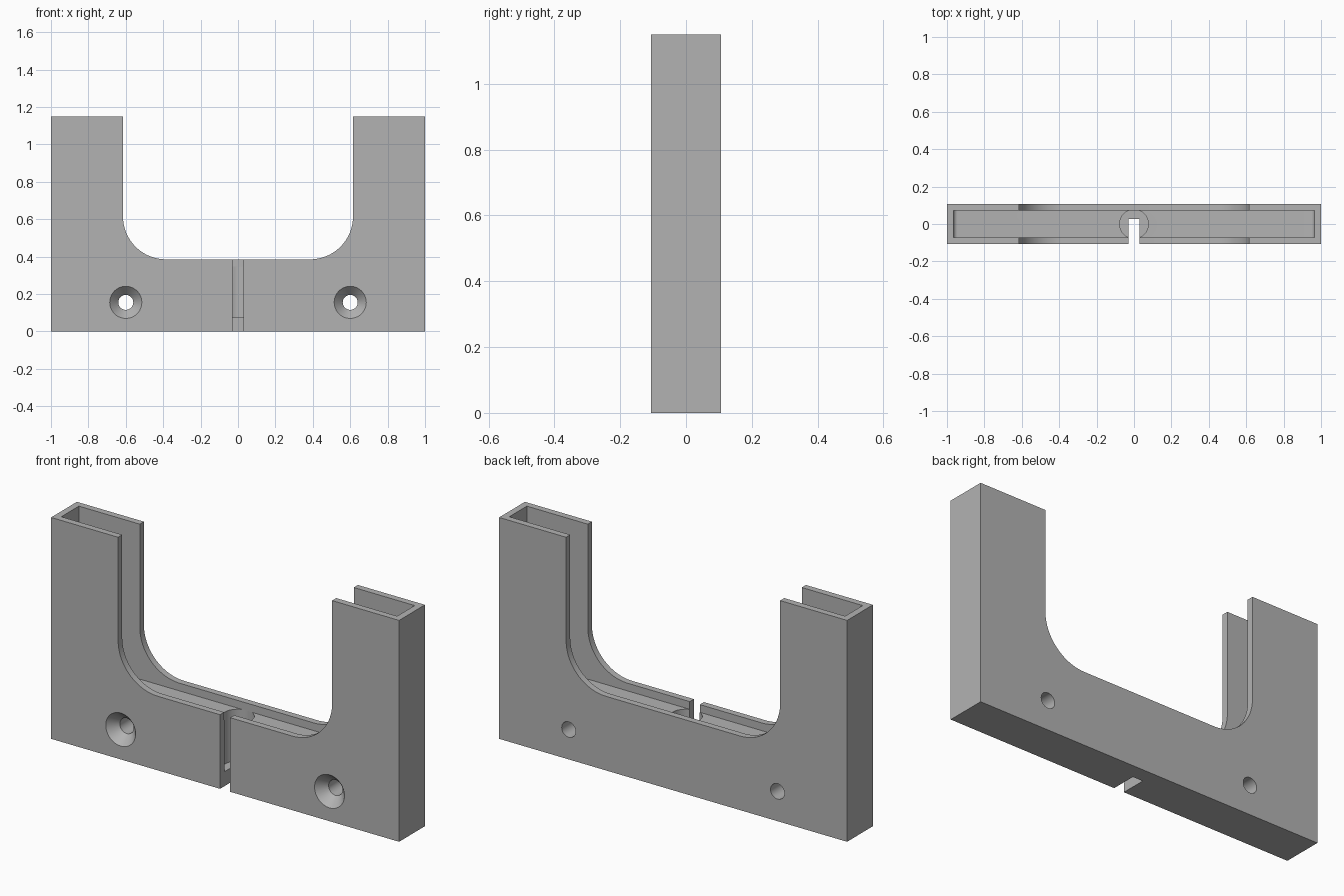
import bpy, bmesh
from math import sin, cos, pi, radians
from mathutils import Matrix

cube = bpy.data.objects.get("Cube")
if cube:
    bpy.data.objects.remove(cube, do_unlink=True)

HALF_Y = 0.106     # half thickness of the bracket
HEIGHT = 1.15
FLOOR = 0.345      # bottom of the channel

grey = bpy.data.materials.new("plain_grey")
grey.use_nodes = True
grey.diffuse_color = (0.45, 0.45, 0.45, 1)
grey.node_tree.nodes["Principled BSDF"].inputs["Base Color"].default_value = (0.45, 0.45, 0.45, 1)


def add_object(name, bm):
    bmesh.ops.recalc_face_normals(bm, faces=bm.faces)
    mesh = bpy.data.meshes.new(name)
    bm.to_mesh(mesh)
    bm.free()
    mesh.materials.append(grey)
    obj = bpy.data.objects.new(name, mesh)
    bpy.context.collection.objects.link(obj)
    return obj


def arc(cx, cz, r, start, end, steps):
    angles = [radians(start + (end - start) * i / steps) for i in range(steps + 1)]
    return [(cx + r * cos(a), cz + r * sin(a)) for a in angles]


def extrude_symmetric(name, right_half, half_y):
    """Mirror an x-z half profile and extrude it along y."""
    points = right_half + [(-x, z) for x, z in reversed(right_half)]
    bm = bmesh.new()
    face = bm.faces.new([bm.verts.new((x, -half_y, z)) for x, z in points])
    new = bmesh.ops.extrude_face_region(bm, geom=[face])["geom"]
    verts = [v for v in new if isinstance(v, bmesh.types.BMVert)]
    bmesh.ops.translate(bm, verts=verts, vec=(0, 2 * half_y, 0))
    return add_object(name, bm)


def box(name, x0, x1, y0, y1, z0, z1):
    bm = bmesh.new()
    place = Matrix.Translation(((x0 + x1) / 2, (y0 + y1) / 2, (z0 + z1) / 2))
    bmesh.ops.create_cube(bm, size=1, matrix=place @ Matrix.Diagonal((x1 - x0, y1 - y0, z1 - z0, 1)))
    return add_object(name, bm)


def lathe(name, profile, matrix, sides=48):
    """Closed solid of stacked rings (radius, height) around local z."""
    bm = bmesh.new()
    rings = [[bm.verts.new((r * cos(2 * pi * i / sides), r * sin(2 * pi * i / sides), h))
              for i in range(sides)] for r, h in profile]
    for a, b in zip(rings, rings[1:]):
        for i in range(sides):
            j = (i + 1) % sides
            bm.faces.new((a[i], a[j], b[j], b[i]))
    bm.faces.new(rings[0])
    bm.faces.new(rings[-1])
    bm.transform(matrix)
    return add_object(name, bm)


# U-shaped body with rounded inner corners
body = extrude_symmetric(
    "bracket_body",
    [(1, 0), (1, HEIGHT), (0.615, HEIGHT)] + arc(0.385, 0.615, 0.23, 0, -90, 24),
    HALF_Y)

# Channel open at the top, with small fillets at the ends of its floor
cutters = [extrude_symmetric(
    "channel_cutter",
    [(0.965, HEIGHT + 0.1)] + arc(0.943, FLOOR + 0.022, 0.022, 0, -90, 6),
    0.072)]

# Plug well and cable slot in the middle
cutters.append(lathe("plug_well_cutter", [(0.077, 0.075), (0.077, FLOOR + 0.001)], Matrix()))
cutters.append(box("cable_slot_cutter", -0.029, 0.029, -0.2, 0.027, -0.1, 0.5))

# Countersunk screw holes
for side in (-1, 1):
    place = Matrix.Translation((side * 0.6, -HALF_Y, 0.155)) @ Matrix.Rotation(-pi / 2, 4, "X")
    cutters.append(lathe("screw_hole_cutter",
                         [(0.095, -0.01), (0.04, 0.05), (0.04, 0.3)], place))

# Cut everything out of the body
bpy.context.view_layer.objects.active = body
for cutter in cutters:
    cutter.hide_render = True
    mod = body.modifiers.new(cutter.name, "BOOLEAN")
    mod.operation = "DIFFERENCE"
    mod.solver = "EXACT"
    mod.object = cutter
    bpy.ops.object.modifier_apply(modifier=mod.name)
    bpy.data.objects.remove(cutter, do_unlink=True)

# Smooth the rounded faces, keep the edges crisp
bpy.ops.object.select_all(action="DESELECT")
body.select_set(True)
bpy.ops.object.shade_smooth_by_angle(angle=radians(25))
